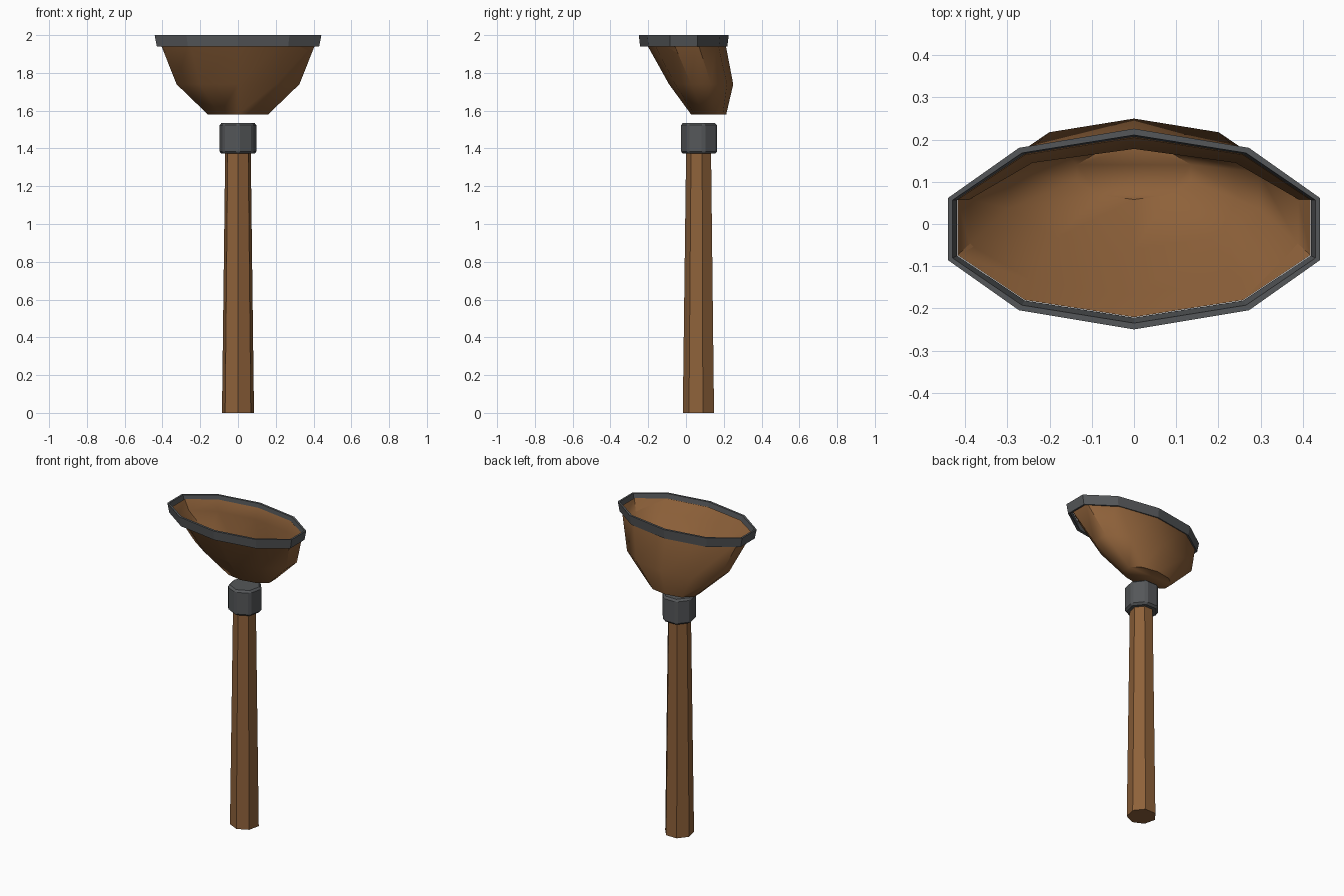
import bpy, bmesh, math

if "Cube" in bpy.data.objects:
    bpy.data.objects.remove(bpy.data.objects["Cube"])


def material(name, color):
    m = bpy.data.materials.new(name)
    m.diffuse_color = (*color, 1)
    m.use_nodes = True
    m.node_tree.nodes["Principled BSDF"].inputs["Base Color"].default_value = m.diffuse_color
    return m


wood = material("wood", (0.27, 0.12, 0.042))
iron = material("iron", (0.09, 0.095, 0.10))


def loft(name, rings, sides, mat, closed=False):
    """Skin elliptical rings (rx, ry, cy, z); first corner faces the front."""
    bm = bmesh.new()
    loops = []
    for rx, ry, cy, z in rings:
        angles = [-math.pi / 2 + 2 * math.pi * i / sides for i in range(sides)]
        loops.append([bm.verts.new((rx * math.cos(a), cy + ry * math.sin(a), z)) for a in angles])
    pairs = list(zip(loops, loops[1:]))
    if closed:
        pairs.append((loops[-1], loops[0]))
    else:
        bm.faces.new(loops[0])
        bm.faces.new(loops[-1])
    for a, b in pairs:
        for i in range(sides):
            j = (i + 1) % sides
            bm.faces.new((a[i], a[j], b[j], b[i]))
    bmesh.ops.recalc_face_normals(bm, faces=bm.faces)
    mesh = bpy.data.meshes.new(name)
    bm.to_mesh(mesh)
    bm.free()
    mesh.materials.append(mat)
    obj = bpy.data.objects.new(name, mesh)
    bpy.context.collection.objects.link(obj)
    return obj


# Tapered seven-sided handle
loft("handle", [(0.087, 0.087, 0.07, 0), (0.069, 0.069, 0.07, 1.42)], 7, wood)

# Bevelled metal collar
collar = loft("collar", [(0.103, 0.103, 0.072, 1.372), (0.103, 0.103, 0.072, 1.535)], 7, iron)
bevel = collar.modifiers.new("bevel", 'BEVEL')
bevel.width = 0.012
bevel.segments = 1

# Hollow scoop leaning to the front: outside up to the lip, then inside down to the floor
scoop = loft("scoop", [
    (0.168, 0.093, 0.12, 1.58),
    (0.342, 0.17, 0.08, 1.74),
    (0.44, 0.213, -0.008, 1.975),
    (0.41, 0.173, 0.005, 1.91),
    (0.312, 0.14, 0.08, 1.75),
    (0.142, 0.063, 0.121, 1.61),
], 10, wood)
bpy.context.view_layer.objects.active = scoop
scoop.select_set(True)
bpy.ops.object.shade_smooth_by_angle(angle=math.radians(50))

# Metal band around the lip
loft("rim_band", [
    (0.452, 0.231, -0.012, 1.94),
    (0.464, 0.238, -0.012, 2.0),
    (0.452, 0.223, -0.012, 2.0),
    (0.441, 0.213, -0.009, 1.94),
], 10, iron, closed=True)
